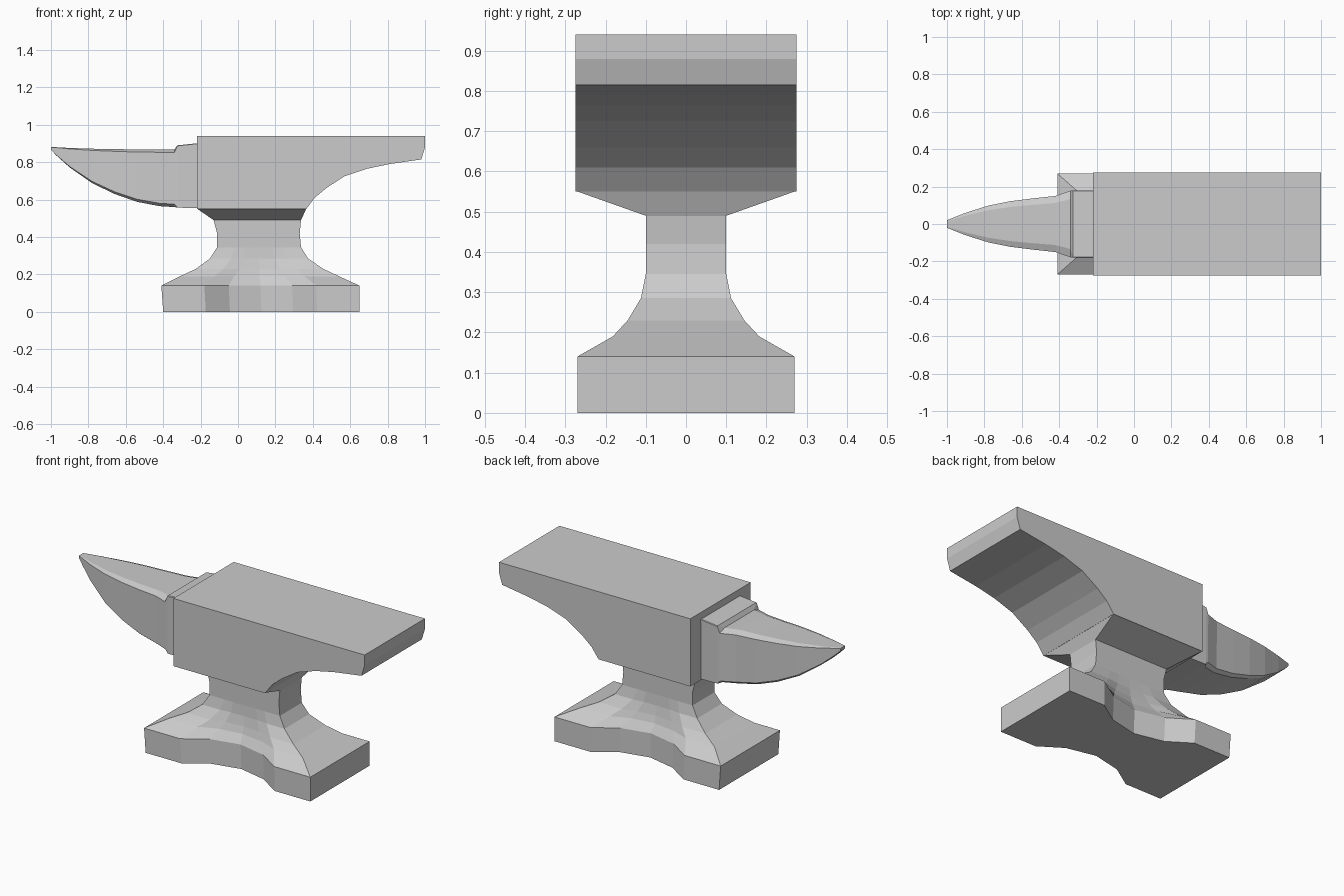
import bpy, bmesh

if "Cube" in bpy.data.objects:
    bpy.data.objects.remove(bpy.data.objects["Cube"])


def loft(name, rings):
    """Skin a list of equal-length closed rings and cap both ends."""
    bm = bmesh.new()
    loops = [[bm.verts.new(p) for p in ring] for ring in rings]
    n = len(loops[0])
    for a, b in zip(loops, loops[1:]):
        for i in range(n):
            j = (i + 1) % n
            bm.faces.new((a[i], a[j], b[j], b[i]))
    bm.faces.new(loops[0])
    bm.faces.new(loops[-1])
    bmesh.ops.recalc_face_normals(bm, faces=bm.faces)
    mesh = bpy.data.meshes.new(name)
    bm.to_mesh(mesh)
    bm.free()
    obj = bpy.data.objects.new(name, mesh)
    bpy.context.collection.objects.link(obj)
    return obj


def mirrored(half):
    """Close an open (along, y) half outline by mirroring it in y."""
    return half + [(a, -y) for a, y in reversed(half)]


# body with the curved heel underside
profile = [(-0.22, 0.94), (1.0, 0.94), (1.0, 0.88), (0.98, 0.815), (0.81, 0.79),
           (0.69, 0.765), (0.57, 0.725), (0.47, 0.66), (0.41, 0.61),
           (0.365, 0.55), (-0.22, 0.55)]
loft("body", [[(x, y, z) for x, z in profile] for y in (-0.275, 0.275)])

# foot, waist and flare under the body: columns as (position along x, waisting)
columns = [(0, 1), (0.217, 1), (0.34, 0.5), (0.5, 0.28), (0.66, 0.5), (0.783, 1), (1, 1)]
# levels: z, left x, right x, half width
levels = [(0, -0.40, 0.65, 0.27), (0.14, -0.41, 0.65, 0.27),
          (0.19, -0.31, 0.54, 0.182), (0.23, -0.225, 0.455, 0.145),
          (0.285, -0.15, 0.375, 0.112), (0.345, -0.112, 0.337, 0.1),
          (0.42, -0.112, 0.33, 0.1), (0.49, -0.13, 0.337, 0.1)]
rings = []
for z, x0, x1, w in levels:
    half = [(x0 + (x1 - x0) * u, 0.1 + (w - 0.1) * k) for u, k in columns]
    rings.append([(x, y, z) for x, y in mirrored(half)])
half = [(-0.22 + 0.585 * u, 0.275) for u, _ in columns]
rings.append([(x, y, 0.552) for x, y in mirrored(half)])
loft("foot_and_waist", rings)

# step block and horn: x, half width, bottom z, top z
stations = [(-0.20, 0.18, 0.555, 0.90), (-0.23, 0.18, 0.555, 0.90),
            (-0.325, 0.18, 0.557, 0.89), (-0.34, 0.178, 0.56, 0.867),
            (-0.42, 0.15, 0.565, 0.868), (-0.54, 0.137, 0.588, 0.868),
            (-0.66, 0.122, 0.63, 0.87), (-0.78, 0.098, 0.688, 0.872),
            (-0.90, 0.06, 0.772, 0.876), (-0.97, 0.032, 0.835, 0.88),
            (-1.0, 0.02, 0.866, 0.881)]


def horn_ring(x, w, z0, z1, is_step):
    c = 0.003 if is_step else 0.05 * (z1 - z0)
    inner = 0.98 if is_step else 0.75
    half = [(z1, w * inner), (z1 - c, w), (z0 + c, w * 0.98), (z0, w * (0.98 if is_step else 0.85))]
    return [(x, y, z) for z, y in mirrored(half)]


loft("step_and_horn", [horn_ring(*s, i < 3) for i, s in enumerate(stations)])
